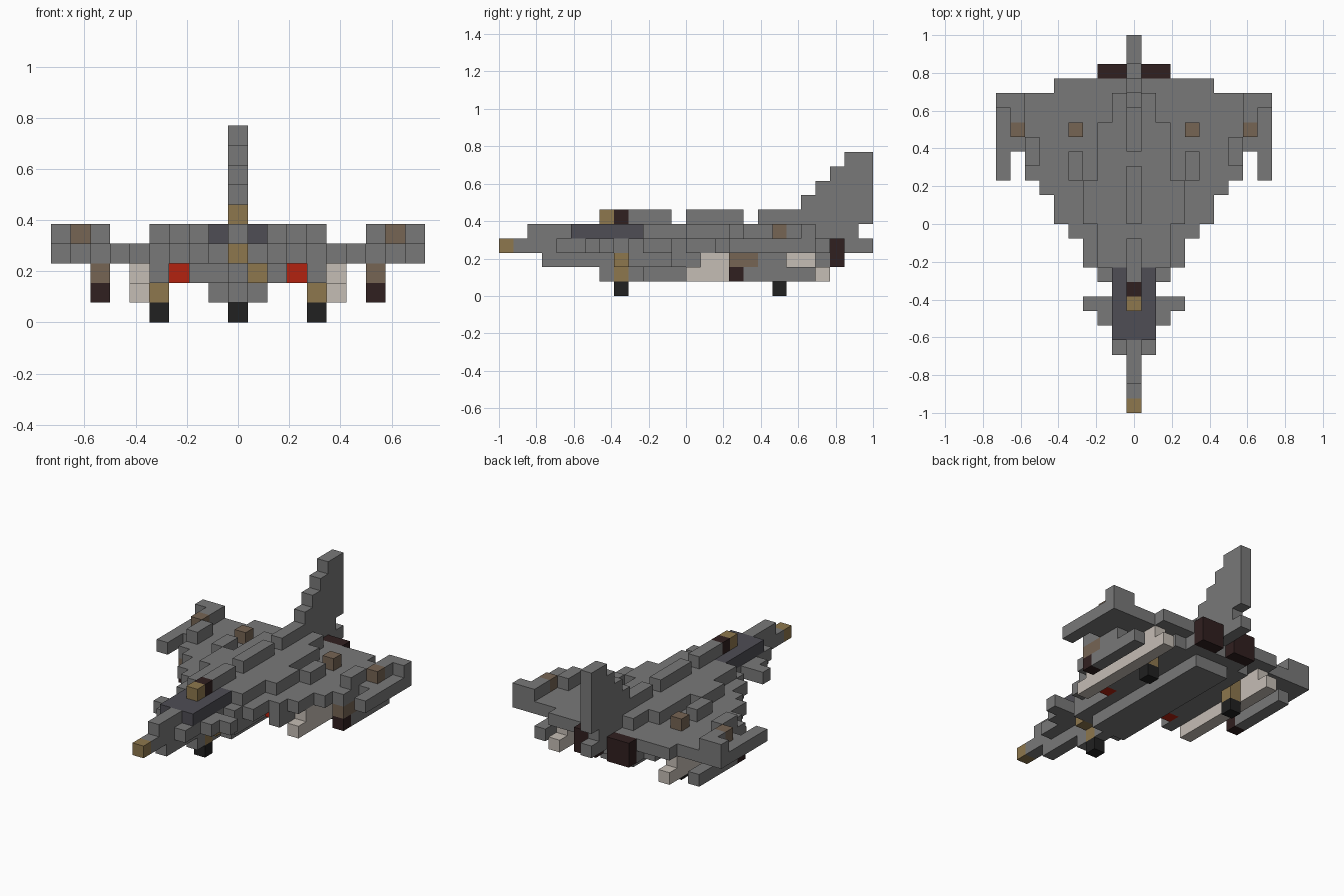
import bpy
import bmesh
from mathutils import Vector

default_cube = bpy.data.objects.get("Cube")
if default_cube:
    bpy.data.objects.remove(default_cube, do_unlink=True)

UNIT = 2 / 26          # edge of one building block
HALF_LENGTH = 13       # blocks from the centre to the nose

COLOURS = {
    "hull_grey": (0.19, 0.19, 0.19),
    "canopy_grey": (0.077, 0.075, 0.09),
    "sand": (0.27, 0.185, 0.075),
    "brown": (0.18, 0.128, 0.088),
    "maroon": (0.03, 0.014, 0.014),
    "red": (0.45, 0.016, 0.005),
    "bone": (0.56, 0.51, 0.46),
    "black": (0.015, 0.015, 0.015),
}


def make_material(name, rgb):
    mat = bpy.data.materials.new(name)
    mat.use_nodes = True
    colour = (*rgb, 1)
    mat.diffuse_color = colour
    mat.node_tree.nodes["Principled BSDF"].inputs["Base Color"].default_value = colour
    return mat


materials = {name: make_material(name, rgb) for name, rgb in COLOURS.items()}
cells = {}             # block position -> part name
part_colour = {}       # part name -> colour name


def fill(part, colour, xs, ys, zs, mirror=True):
    """Fill an inclusive range of blocks; later parts replace earlier ones."""
    part_colour[part] = colour
    for x in range(xs[0], xs[-1] + 1):
        for y in range(ys[0], ys[-1] + 1):
            for z in range(zs[0], zs[-1] + 1):
                cells[x, y, z] = part
                if mirror:
                    cells[-x, y, z] = part


def hull(part, xs, ys, zs):
    fill(part, "hull_grey", xs, ys, zs)


MID = [0]

# Main deck with stepped wings and canards: half width, first row, last row
for half, first, last in [(0, 1, 3), (1, 4, 5), (2, 6, 6), (3, 7, 7), (1, 8, 8),
                          (2, 9, 9), (3, 10, 11), (4, 12, 12), (5, 13, 14),
                          (6, 15, 15), (7, 16, 17), (9, 18, 21), (5, 22, 22),
                          (0, 23, 25)]:
    hull("wing_deck", (0, half), (first, last), [3])
hull("wingtip_rail", [9], (16, 18), [3])
fill("nose_tip", "sand", MID, [0], [3])

# Upper body
for half, first, last in [(0, 2, 4), (2, 10, 12), (3, 13, 15), (2, 16, 19),
                          (1, 20, 21), (0, 22, 24)]:
    hull("upper_body", (0, half), (first, last), [4])
hull("wing_blister", [4], (16, 17), [4])
fill("inner_wing_light", "brown", [4], [19], [4])

# Raised stepped strip near each wingtip
hull("wingtip_strip", [7], (17, 18), [4])
hull("wingtip_strip", [8], (20, 21), [4])
hull("wingtip_strip", [9], [21], [4])
fill("outer_wing_light", "brown", [8], [19], [4])

# Cockpit
fill("canopy", "canopy_grey", (0, 1), (5, 9), [4])
fill("pilot_head", "sand", MID, [7], [5])
fill("headrest", "maroon", MID, [8], [5])

# Spine and stepped tail fin
hull("front_spine", MID, (9, 11), [5])
hull("middle_spine", MID, (13, 16), [5])
hull("tail_fin", MID, (18, 25), [5])
for step in range(4):
    hull("tail_fin", MID, (21 + step, 25), [6 + step])

# Belly and engine ducts
hull("belly", MID, (3, 22), [2])
hull("belly", (0, 2), (9, 22), [2])
hull("belly", (3, 3), (14, 21), [2])
hull("keel", MID, (7, 9), [1])
hull("keel", (0, 1), (10, 21), [1])
hull("intake_wall", [4], (12, 18), [2])
fill("intake", "red", [3], [13], [2])
fill("exhaust", "maroon", (1, 2), [23], (2, 3))

# Landing gear
fill("front_gear_leg", "sand", MID, [8], [1])
fill("front_gear_door", "sand", [1], [8], [2], mirror=False)
fill("front_wheel", "black", MID, [8], [0])
fill("rear_gear_leg", "sand", [4], [19], (1, 2))
fill("rear_wheel", "black", [4], [19], [0])

# Fuel tanks and outboard stores under the wings
fill("fuel_tank", "bone", [5], (13, 22), [1])
fill("fuel_tank", "bone", [5], (14, 21), [2])
fill("store_pylon_front", "brown", [7], (16, 17), [2])
hull("store_pylon_rear", [7], (18, 19), [2])
fill("store_tip", "maroon", [7], [16], [1])
hull("store_body", [7], (17, 21), [1])


def build_part(part):
    """Make one mesh from the outward faces of a part's blocks."""
    bm = bmesh.new()
    for cell, owner in cells.items():
        if owner != part:
            continue
        x, y, z = cell
        centre = Vector((x, y - HALF_LENGTH + 0.5, z + 0.5))
        for axis in range(3):
            for sign in (-1, 1):
                step = [0, 0, 0]
                step[axis] = sign
                if tuple(c + s for c, s in zip(cell, step)) in cells:
                    continue
                normal = Vector(step)
                side = Vector((step[2], step[0], step[1]))
                up = normal.cross(side)
                corners = [side + up, up - side, -side - up, side - up]
                bm.faces.new([bm.verts.new((centre + (normal + c) / 2) * UNIT)
                              for c in corners])
    bmesh.ops.remove_doubles(bm, verts=bm.verts, dist=UNIT / 100)
    bmesh.ops.dissolve_limit(bm, angle_limit=0.01, verts=bm.verts, edges=bm.edges)
    mesh = bpy.data.meshes.new(part)
    bm.to_mesh(mesh)
    bm.free()
    mesh.materials.append(materials[part_colour[part]])
    bpy.context.collection.objects.link(bpy.data.objects.new(part, mesh))


for part_name in part_colour:
    build_part(part_name)
